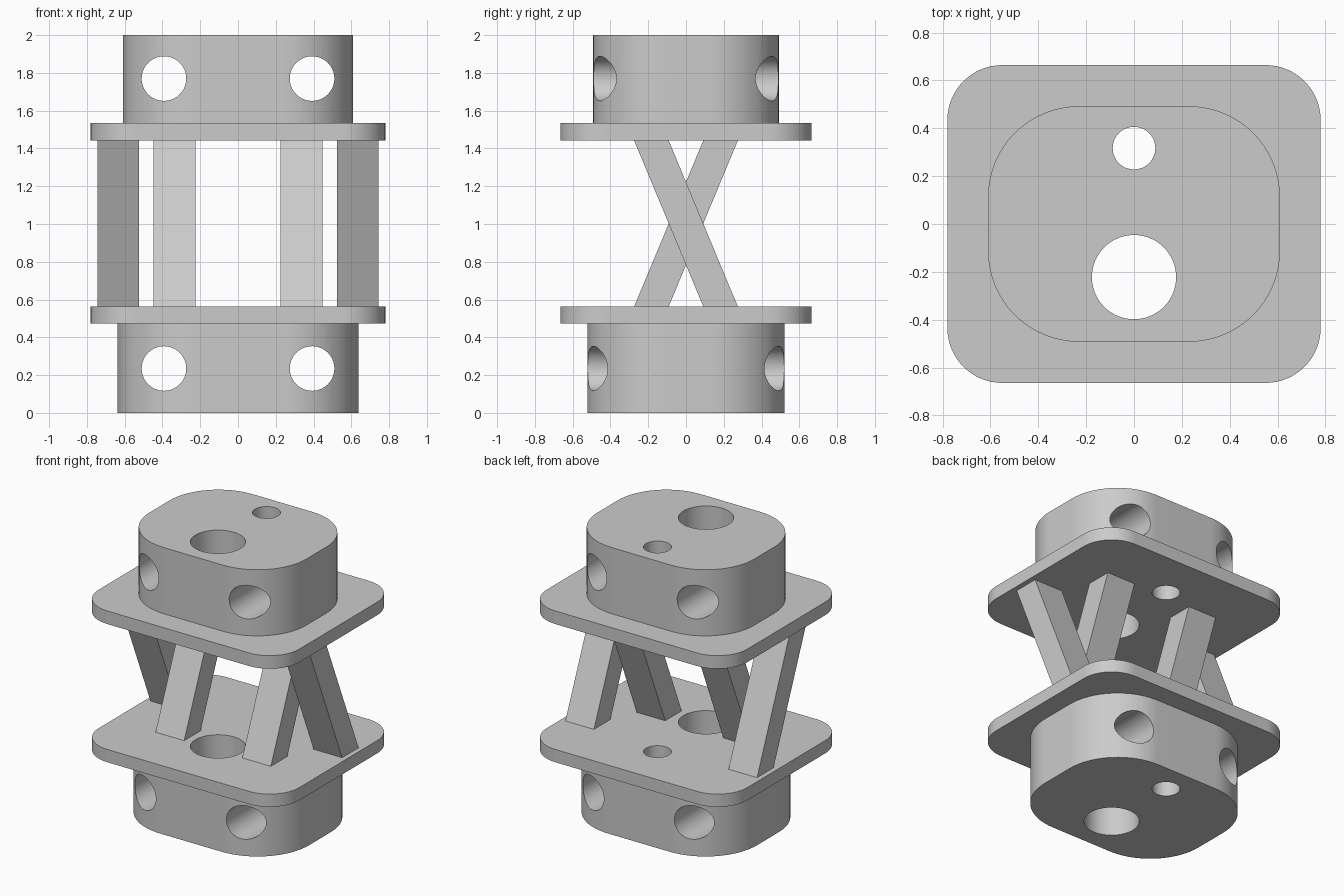
import bpy
import bmesh
from math import cos, sin, pi, radians
from mathutils import Matrix

old = bpy.data.objects.get("Cube")
if old:
    bpy.data.objects.remove(old, do_unlink=True)

grey = bpy.data.materials.new("light_grey")
grey.use_nodes = True
grey.diffuse_color = (0.6, 0.6, 0.6, 1)
grey.node_tree.nodes["Principled BSDF"].inputs["Base Color"].default_value = grey.diffuse_color


def finish(name, bm):
    """Turn a bmesh into a linked object with the grey material."""
    bmesh.ops.recalc_face_normals(bm, faces=bm.faces)
    mesh = bpy.data.meshes.new(name)
    bm.to_mesh(mesh)
    bm.free()
    mesh.materials.append(grey)
    obj = bpy.data.objects.new(name, mesh)
    bpy.context.collection.objects.link(obj)
    return obj


def activate(obj):
    bpy.ops.object.select_all(action='DESELECT')
    obj.select_set(True)
    bpy.context.view_layer.objects.active = obj


def prism(bm, outline, direction):
    """Extrude a closed outline of 3D points along a direction."""
    face = bm.faces.new([bm.verts.new(p) for p in outline])
    top = bmesh.ops.extrude_face_region(bm, geom=[face])["geom"]
    bmesh.ops.translate(bm, vec=direction,
                        verts=[g for g in top if isinstance(g, bmesh.types.BMVert)])


def rounded_slab(name, hx, hy, radius, z0, z1, steps=16):
    """Slab with a rounded rectangular outline."""
    points = []
    for q, (sx, sy) in enumerate([(1, 1), (-1, 1), (-1, -1), (1, -1)]):
        for i in range(steps + 1):
            a = (q + i / steps) * pi / 2
            points.append((sx * (hx - radius) + radius * cos(a),
                           sy * (hy - radius) + radius * sin(a), z0))
    bm = bmesh.new()
    prism(bm, points, (0, 0, z1 - z0))
    return finish(name, bm)


def add_cylinder(bm, radius, matrix):
    bmesh.ops.create_cone(bm, cap_ends=True, segments=64, radius1=radius,
                          radius2=radius, depth=5, matrix=matrix)


# Hole cutter: two vertical bores and four bores running front to back
bm = bmesh.new()
add_cylinder(bm, 0.176, Matrix.Translation((0, -0.222, 1)))
add_cylinder(bm, 0.089, Matrix.Translation((0, 0.317, 1)))
for z in (0.235, 1.77):
    for x in (-0.392, 0.392):
        add_cylinder(bm, 0.118, Matrix.Translation((x, 0, z)) @ Matrix.Rotation(pi / 2, 4, 'X'))
cutter = finish("hole_cutter", bm)
cutter.hide_render = True

# End blocks and flange plates
slabs = [
    rounded_slab("bottom_block", 0.638, 0.522, 0.40, 0, 0.472),
    rounded_slab("bottom_plate", 0.78, 0.664, 0.23, 0.472, 0.562),
    rounded_slab("top_plate", 0.78, 0.664, 0.23, 1.443, 1.535),
    rounded_slab("top_block", 0.61, 0.492, 0.38, 1.535, 2),
]
for slab in slabs:
    activate(slab)
    cut = slab.modifiers.new("holes", 'BOOLEAN')
    cut.operation = 'DIFFERENCE'
    cut.solver = 'EXACT'
    cut.object = cutter
    bpy.ops.object.modifier_apply(modifier=cut.name)
    bpy.ops.object.shade_smooth_by_angle(angle=radians(30))
    normals = slab.modifiers.new("even_shading", 'WEIGHTED_NORMAL')
    normals.keep_sharp = True
bpy.data.objects.remove(cutter, do_unlink=True)

# Crossed struts: inner pair leans back, outer pair leans forward
for kind, centre, lean in (("inner", 0.337, 1), ("outer", 0.634, -1)):
    for side, s in (("left", 1), ("right", -1)):
        xa, xb = s * centre - 0.111, s * centre + 0.111
        ya, yb = -lean * 0.275, -lean * 0.092
        bm = bmesh.new()
        prism(bm, [(xa, ya, 0.562), (xb, ya, 0.562), (xb, yb, 0.562), (xa, yb, 0.562)],
              (0, lean * 0.367, 1.443 - 0.562))
        finish(f"{kind}_strut_{side}", bm)
